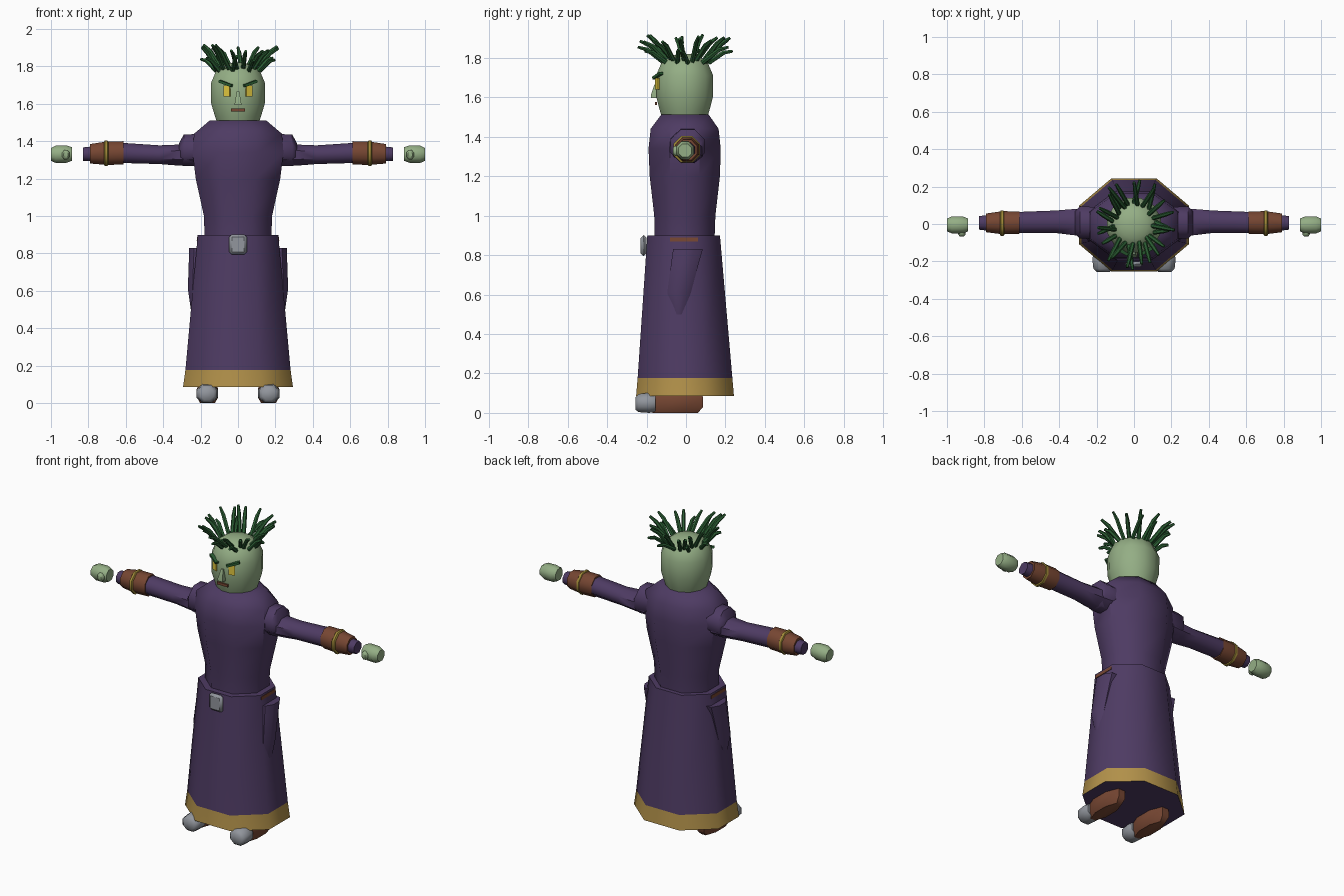
import bpy, bmesh, math, random
from mathutils import Vector

cube = bpy.data.objects.get("Cube")
if cube:
    bpy.data.objects.remove(cube, do_unlink=True)


def material(name, *rgb):
    """Flat material from display colour, stored as linear values."""
    col = [(c / 255 / 12.92 if c < 11 else ((c / 255 + 0.055) / 1.055) ** 2.4) for c in rgb] + [1]
    m = bpy.data.materials.new(name)
    m.use_nodes = True
    m.diffuse_color = col
    m.node_tree.nodes["Principled BSDF"].inputs["Base Color"].default_value = col
    return m


PURPLE = material("purple cloth", 78, 59, 99)
GOLD = material("gold trim", 178, 145, 74)
BROWN = material("brown leather", 118, 70, 50)
SKIN = material("pale green skin", 148, 174, 133)
HAIR = material("dark green hair", 42, 92, 50)
YELLOW = material("yellow eyes", 224, 198, 62)
STEEL = material("grey steel", 146, 150, 157)
BRASS = material("brass ring", 160, 138, 56)


def finish(ob, mat, angle=50):
    ob.data.materials.append(mat)
    bpy.ops.object.select_all(action="DESELECT")
    ob.select_set(True)
    bpy.context.view_layer.objects.active = ob
    bpy.ops.object.shade_smooth_by_angle(angle=math.radians(angle))
    return ob


def loft(name, mat, axis, rings, n=8, angle=50):
    """Rings are (position on axis, centre a, centre b, half size a, half size b)."""
    bm = bmesh.new()
    loops = []
    for t, ca, cb, ra, rb in rings:
        loop = []
        for i in range(n):
            a = math.tau * (i + 0.5) / n
            k = 1 / math.cos(math.pi / n)
            p = [ca + ra * k * math.cos(a), cb + rb * k * math.sin(a)]
            p.insert("xyz".index(axis), t)
            loop.append(bm.verts.new(p))
        loops.append(loop)
    for lo, hi in zip(loops, loops[1:]):
        for i in range(n):
            j = (i + 1) % n
            bm.faces.new((lo[i], lo[j], hi[j], hi[i]))
    bm.faces.new(loops[0])
    bm.faces.new(loops[-1])
    bmesh.ops.recalc_face_normals(bm, faces=bm.faces)
    me = bpy.data.meshes.new(name)
    bm.to_mesh(me)
    bm.free()
    ob = bpy.data.objects.new(name, me)
    bpy.context.collection.objects.link(ob)
    return finish(ob, mat, angle)


def box(name, mat, loc, size, rot=(0, 0, 0), bevel=0):
    bpy.ops.mesh.primitive_cube_add(size=1, location=loc, rotation=[math.radians(r) for r in rot])
    ob = bpy.context.object
    ob.name = name
    ob.scale = size
    bpy.ops.object.transform_apply(location=False, rotation=False)
    if bevel:
        mod = ob.modifiers.new("bevel", "BEVEL")
        mod.width, mod.segments = bevel, 1
    return finish(ob, mat, 30)


# Robe: skirt with gold hem, and torso
robe = loft("skirt", PURPLE, "z", [
    (0.085, 0, -0.005, 0.294, 0.248), (0.178, 0, -0.005, 0.281, 0.24),
    (0.9, 0, -0.012, 0.215, 0.184)])
robe.data.materials.append(GOLD)
for f in robe.data.polygons:
    if f.center.z < 0.178 and abs(f.normal.z) < 0.9:
        f.material_index = 1
loft("torso", PURPLE, "z", [
    (0.86, 0, -0.008, 0.178, 0.152), (1.0, 0, -0.006, 0.182, 0.155),
    (1.2, 0, -0.006, 0.226, 0.178), (1.34, 0, -0.007, 0.243, 0.183),
    (1.44, 0, -0.007, 0.235, 0.172), (1.512, 0, -0.005, 0.15, 0.12)])

# Belt buckle
box("belt_buckle", STEEL, (0, -0.215, 0.848), (0.094, 0.03, 0.106), bevel=0.014)

# Head
loft("head", SKIN, "z", [
    (1.49, 0, -0.007, 0.108, 0.112), (1.53, 0, -0.007, 0.122, 0.125),
    (1.6, 0, -0.007, 0.143, 0.143), (1.71, 0, -0.007, 0.145, 0.145),
    (1.78, 0, -0.007, 0.115, 0.115), (1.81, 0, -0.007, 0.07, 0.07),
    (1.82, 0, -0.007, 0.025, 0.025)], n=12)

# Face
loft("nose", SKIN, "z", [
    (1.595, 0, -0.158, 0.018, 0.02), (1.61, 0, -0.158, 0.017, 0.02),
    (1.665, 0, -0.15, 0.007, 0.01)], n=4, angle=30)
box("mouth", BROWN, (0, -0.152, 1.568), (0.075, 0.009, 0.016))

for side, s in (("left", 1), ("right", -1)):
    box(side + "_eye", YELLOW, (s * 0.059, -0.145, 1.669), (0.036, 0.009, 0.058), (0, 0, s * 25))
    box(side + "_eyebrow", HAIR, (s * 0.066, -0.144, 1.709), (0.078, 0.022, 0.014), (0, -s * 18, s * 28))

    # Sleeve, bracer and hand
    loft(side + "_shoulder", PURPLE, "x", [
        (s * 0.17, 0.005, 1.355, 0.085, 0.085), (s * 0.29, 0.008, 1.352, 0.086, 0.084),
        (s * 0.315, 0.008, 1.335, 0.06, 0.055)])
    loft(side + "_sleeve", PURPLE, "x", [
        (s * 0.23, 0.01, 1.328, 0.076, 0.062), (s * 0.32, 0.01, 1.326, 0.07, 0.056),
        (s * 0.42, 0.012, 1.328, 0.06, 0.05), (s * 0.63, 0.008, 1.338, 0.056, 0.054)])
    loft(side + "_bracer", BROWN, "x", [
        (s * 0.612, 0.007, 1.338, 0.059, 0.062), (s * 0.7, 0.007, 1.336, 0.062, 0.063),
        (s * 0.79, 0.006, 1.333, 0.05, 0.052)])
    loft(side + "_bracer_ring", BRASS, "x", [
        (s * x, 0.004, 1.336, r, r) for x, r in
        ((0.693, 0.061), (0.698, 0.068), (0.712, 0.068), (0.717, 0.061))])
    loft(side + "_cuff", PURPLE, "x", [
        (s * 0.77, 0.006, 1.333, 0.043, 0.04), (s * 0.83, 0.006, 1.331, 0.036, 0.036)])
    loft(side + "_hand", SKIN, "x", [
        (s * 0.888, -0.005, 1.332, 0.035, 0.036), (s * 0.915, -0.005, 1.331, 0.045, 0.046),
        (s * 0.975, -0.005, 1.33, 0.045, 0.046), (s * 1.0, -0.005, 1.33, 0.034, 0.034)])
    loft(side + "_thumb", SKIN, "y", [
        (-0.03, s * 0.922, 1.328, 0.021, 0.026), (-0.056, s * 0.92, 1.328, 0.02, 0.025),
        (-0.066, s * 0.92, 1.328, 0.012, 0.016)])

    # Hanging pocket and hip strap
    loft(side + "_pocket", PURPLE, "z", [
        (0.5, s * 0.225, -0.035, 0.027, 0.03), (0.61, s * 0.225, -0.035, 0.043, 0.06),
        (0.76, s * 0.22, -0.005, 0.043, 0.07), (0.83, s * 0.215, 0.01, 0.046, 0.075)], n=8)
    box(side + "_hip_strap", BROWN, (s * 0.21, -0.01, 0.878), (0.02, 0.14, 0.02), (0, s * -5, 0))

    # Shoe with steel toe cap
    loft(side + "_shoe", BROWN, "z", [
        (0, s * 0.163, -0.055, 0.04, 0.115), (0.03, s * 0.163, -0.05, 0.056, 0.137),
        (0.08, s * 0.163, -0.05, 0.055, 0.137), (0.12, s * 0.163, -0.06, 0.04, 0.11)])
    loft(side + "_toe_cap", STEEL, "y", [
        (-0.257, s * 0.165, 0.047, 0.034, 0.03), (-0.24, s * 0.165, 0.05, 0.052, 0.046),
        (-0.185, s * 0.165, 0.051, 0.058, 0.051), (-0.155, s * 0.165, 0.05, 0.048, 0.044)])

# Hair: bent strands fanning out around the crown
random.seed(4)
curve = bpy.data.curves.new("hair", "CURVE")
curve.dimensions = "3D"
curve.bevel_depth = 0.0125
curve.bevel_resolution = 1
curve.use_fill_caps = True
STRANDS = 26
for i in range(STRANDS):
    a = math.tau * (i + random.uniform(0.2, 0.8)) / STRANDS
    b = a + random.uniform(-0.25, 0.25)
    low = i % 3 == 0
    reach = random.uniform(0.2, 0.235)
    top = random.uniform(1.83, 1.86) if low else random.uniform(1.88, 1.915)
    root_r = 0.115 if low else random.uniform(0.08, 0.11)
    root = Vector((root_r * math.cos(a), root_r * math.sin(a), 1.775))
    tip = Vector((0.93 * reach * math.cos(b), 1.1 * reach * math.sin(b), top))
    mid = root.lerp(tip, 0.65) + Vector((0, 0, 0.015))
    spline = curve.splines.new("POLY")
    spline.points.add(2)
    for p, co, r in zip(spline.points, (root, mid, tip), (1, 0.95, 0.6)):
        p.co = (*co, 1)
        p.radius = r
hair = bpy.data.objects.new("hair", curve)
bpy.context.collection.objects.link(hair)
bpy.ops.object.select_all(action="DESELECT")
hair.select_set(True)
bpy.context.view_layer.objects.active = hair
bpy.ops.object.convert(target="MESH")
finish(bpy.context.object, HAIR, 50)
